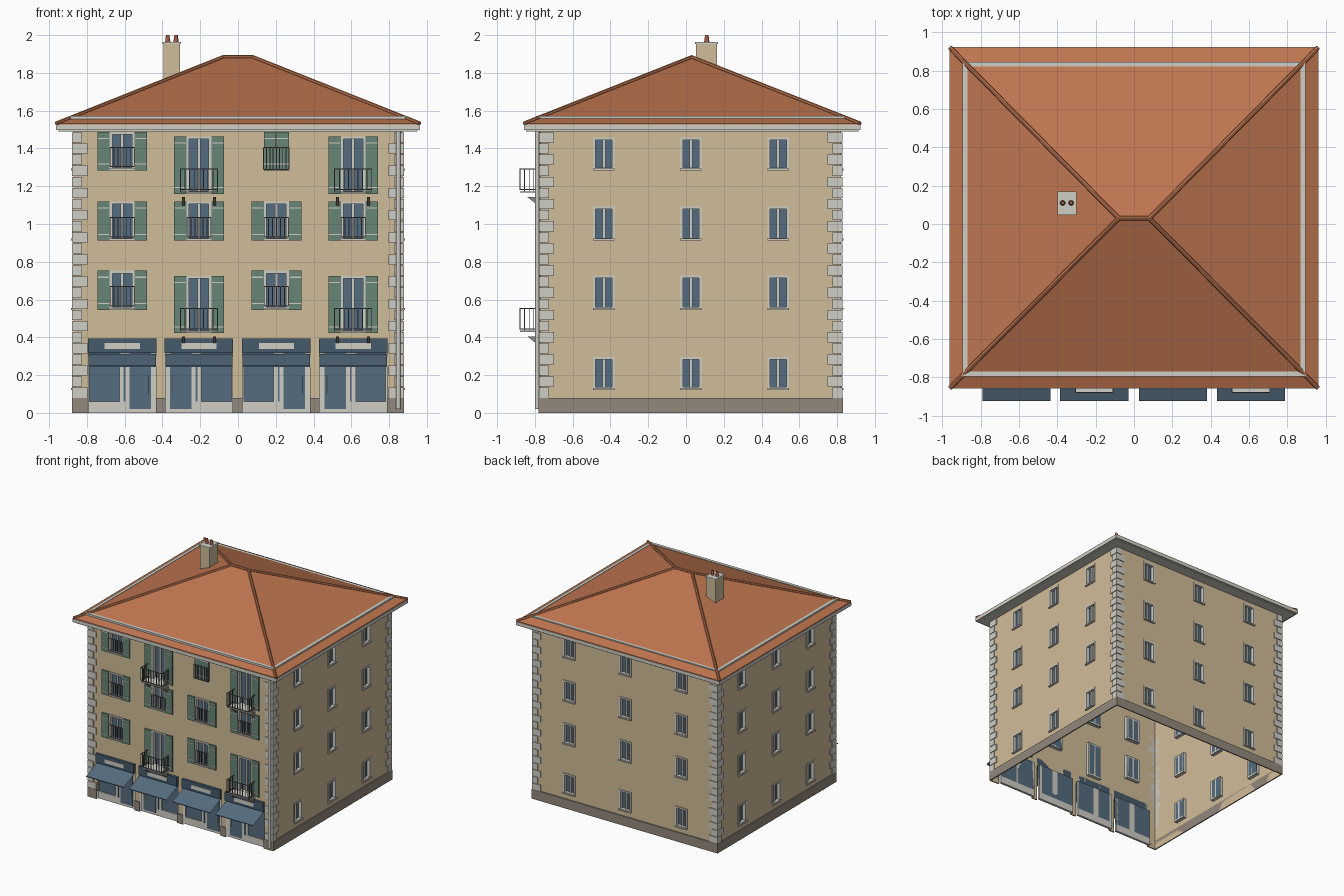
import bpy, bmesh, math
from mathutils import Vector

cube = bpy.data.objects.get("Cube")
if cube:
    bpy.data.objects.remove(cube, do_unlink=True)


def material(name, rgb):
    m = bpy.data.materials.new(name)
    m.use_nodes = True
    m.diffuse_color = (*rgb, 1)
    m.node_tree.nodes["Principled BSDF"].inputs["Base Color"].default_value = (*rgb, 1)
    return m


PLASTER = material("tan plaster", (0.64, 0.51, 0.32))
STONE = material("pale stone", (0.63, 0.62, 0.56))
PLINTH = material("grey plinth", (0.29, 0.25, 0.20))
TILE = material("terracotta tile", (0.52, 0.18, 0.08))
GLASS = material("slate blue", (0.09, 0.15, 0.21))
SIGN = material("dark blue", (0.06, 0.105, 0.15))
SHUTTER = material("sage green", (0.14, 0.235, 0.18))
METAL = material("grey iron", (0.16, 0.15, 0.15))
POT = material("red clay", (0.36, 0.10, 0.06))

# Building limits and wall frames: u runs along a wall, d is outward from it
WX, YF, YB, EAVE = 0.87, -0.77, 0.82, 1.49
SIDES = {"front": (-WX, WX), "back": (-WX, WX), "right": (YF, YB), "left": (YF, YB)}
PLACE = {"front": lambda u, d, z: (u, YF - d, z), "back": lambda u, d, z: (u, YB + d, z),
         "right": lambda u, d, z: (WX + d, u, z), "left": lambda u, d, z: (-WX - d, u, z)}
parts = {}
holes = {s: [] for s in SIDES}


def part(name, mat):
    return parts.setdefault(name, (bmesh.new(), mat))[0]


def box(name, mat, lo, hi):
    bm = part(name, mat)
    lo, hi = Vector(lo), Vector(hi)
    vs = bmesh.ops.create_cube(bm, size=1)["verts"]
    for v in vs:
        v.co = (lo + hi) / 2 + v.co * (hi - lo)


def plate(name, mat, side, u0, u1, z0, z1, d0, d1):
    a, b = PLACE[side](u0, d0, z0), PLACE[side](u1, d1, z1)
    box(name, mat, [min(p) for p in zip(a, b)], [max(p) for p in zip(a, b)])


def solid(name, mat, verts, faces):
    bm = part(name, mat)
    vs = [bm.verts.new(v) for v in verts]
    for f in faces:
        bm.faces.new([vs[i] for i in f])


def window(side, u, z0, z1, w, t=0.014):
    """Recessed pane pair with stone surround, mullion and sill."""
    h = w / 2
    holes[side].append((u - h, u + h, z0, z1))
    for a, b in ((u - h, u - h + t), (u + h - t, u + h)):
        plate("window_surrounds", STONE, side, a, b, z0, z1, -0.03, 0.006)
    for a, b in ((z0, z0 + t), (z1 - t, z1)):
        plate("window_surrounds", STONE, side, u - h, u + h, a, b, -0.03, 0.006)
    plate("window_sills", STONE, side, u - h, u + h, z0, z0 + 0.01, 0, 0.014)
    plate("window_mullions", STONE, side, u - 0.008, u + 0.008, z0, z1, -0.03, -0.012)
    plate("window_panes", GLASS, side, u - h, u + h, z0, z1, -0.03, -0.022)


def shutter(u0, u1, z0, z1):
    plate("shutters", SHUTTER, "front", u0, u1, z0, z1, 0.001, 0.012)
    for z in (z0 + 0.03, z1 - 0.038):
        plate("shutter_rails", STONE, "front", u0, u1, z, z + 0.006, 0.012, 0.015)


def railing(u, half, z0, z1, d, bars):
    """Row of upright bars between two rails, parallel to the front wall."""
    r = 0.0025
    for z in (z0, z1):
        plate("railings", METAL, "front", u - half, u + half, z - r, z + r, d - r, d + r)
    for i in range(bars):
        x = u - half + 2 * half * i / (bars - 1)
        plate("railings", METAL, "front", x - r, x + r, z0, z1, d - r, d + r)


def balcony(u, z):
    half, depth, top, r = 0.098, 0.108, z + 0.118, 0.0025
    plate("balcony_floors", STONE, "front", u - half, u + half, z - 0.006, z, 0, depth)
    railing(u, half, z + 0.01, top, depth, 9)
    for s in (-1, 1):
        x = u + s * half
        for h in (z + 0.01, top):
            plate("railings", METAL, "front", x - r, x + r, h - r, h + r, 0, depth)
        for i in range(4):
            d = 0.012 + i * depth / 4.5
            plate("railings", METAL, "front", x - r, x + r, z, top, d - r, d + r)
        # triangular bracket below the floor
        c, k = u + s * 0.082, z - 0.03
        tri = [(c + e, y, h) for e in (-0.008, 0.008)
               for y, h in ((YF, k), (YF - 0.07, k), (YF, k - 0.055))]
        solid("balcony_brackets", PLINTH, tri,
              [(0, 1, 2), (3, 5, 4), (0, 3, 4, 1), (1, 4, 5, 2), (2, 5, 3, 0)])


# Front windows, shutters and balconies
COLS = (-0.613, -0.207, 0.203, 0.61)
W, LEAF = 0.132, 0.066
for row, base in enumerate((0.546, 0.912, 1.284)):
    for i, u in enumerate(COLS):
        tall = i % 2 == 1 and row != 1
        z0 = base - 0.124 if tall else base
        z1 = z0 + 0.303 if tall else min(base + 0.207, EAVE - 0.003)
        if row == 2 and i == 2:
            shutter(u - LEAF, u - 0.001, z0, z1)
            shutter(u + 0.001, u + LEAF, z0, z1)
            railing(u, 0.068, z0 + 0.004, z0 + 0.12, 0.02, 9)
            continue
        window("front", u, z0, z1, W)
        shutter(u - 2 * LEAF, u - LEAF, z0, z1)
        shutter(u + LEAF, u + 2 * LEAF, z0, z1)
        if tall:
            balcony(u, z0 + 0.013)
        else:
            railing(u, 0.064, z0 + 0.02, z0 + 0.122, 0.012, 7)

# Windows on the other three walls
for side, cols in (("right", (-0.435, 0.026, 0.488)), ("left", (-0.435, 0.026, 0.488)),
                   ("back", (-0.53, 0, 0.53))):
    for u in cols:
        for z0, z1 in ((0.122, 0.297), (0.546, 0.727), (0.912, 1.093), (1.284, 1.459)):
            window(side, u, z0, z1, 0.114)

# Shops: recessed front, sign board and awning
H = 0.178
for i, u in enumerate(COLS):
    m = 1 if i % 2 == 0 else -1

    def shop(name, mat, a, b, z0, z1, d0, d1):
        plate(name, mat, "front", u + m * a, u + m * b, z0, z1, d0, d1)
    holes["front"].append((u - H, u + H, 0, 0.318))
    shop("shop_fronts", STONE, -H, H, 0, 0.06, -0.03, -0.01)
    shop("shop_fronts", STONE, -0.015, 0.038, 0.06, 0.318, -0.03, -0.01)
    shop("shop_fronts", STONE, 0.152, H, 0.06, 0.318, -0.03, -0.01)
    shop("shop_fronts", STONE, -H, -H + 0.006, 0.06, 0.318, -0.03, -0.01)
    shop("shop_windows", GLASS, -H, H, 0.06, 0.318, -0.03, -0.02)
    shop("shop_doors", GLASS, 0.038, 0.152, 0.02, 0.318, -0.02, -0.006)
    shop("shop_door_handles", STONE, 0.136, 0.141, 0.1, 0.2, -0.006, 0.002)
    shop("shop_door_posts", GLASS, 0.008, 0.018, 0.06, 0.3, -0.01, -0.004)
    shop("shop_signs", SIGN, -0.181, 0.181, 0.318, 0.393, 0, 0.022)
    shop("sign_panels", STONE, -0.093, 0.093, 0.337, 0.37, 0.022, 0.025)
    solid("awnings", GLASS, [(u + x, y, z) for y, z in ((YF, 0.313), (-0.922, 0.25), (-0.922, 0.244))
                             for x in (-H, H)], [(0, 2, 3, 1), (2, 4, 5, 3)])

# Walls as open shells with window and shop openings
for side, (a, b) in SIDES.items():
    us = sorted({a, b, *(h for o in holes[side] for h in o[:2])})
    zs = sorted({0, 1.53, *(h for o in holes[side] for h in o[2:])})
    for u0, u1 in zip(us, us[1:]):
        for z0, z1 in zip(zs, zs[1:]):
            cu, cz = (u0 + u1) / 2, (z0 + z1) / 2
            if not any(o[0] < cu < o[1] and o[2] < cz < o[3] for o in holes[side]):
                quad = [PLACE[side](*c) for c in ((u0, 0, z0), (u1, 0, z0), (u1, 0, z1), (u0, 0, z1))]
                flip = side in ("back", "left")
                solid("walls", PLASTER, quad[::-1] if flip else quad, [(0, 1, 2, 3)])

# Plinth, interrupted by the shops
edges = [-WX - 0.008] + [u + s * H for u in COLS for s in (-1, 1)] + [WX + 0.008]
for a, b in zip(edges[::2], edges[1::2]):
    plate("plinth", PLINTH, "front", a, b, 0, 0.08, 0, 0.01)
for side in ("back", "left", "right"):
    a, b = SIDES[side]
    plate("plinth", PLINTH, side, a - 0.008, b + 0.008, 0, 0.08, 0, 0.01)

# Alternating corner stones
ROWS = 24
step = (EAVE - 0.08) / ROWS
for r in range(ROWS):
    z0 = 0.08 + r * step
    for side, (a, b) in SIDES.items():
        long = (r % 2 == 0) == (side in ("front", "back"))
        n = 0.072 if long else 0.045
        for u0, u1 in ((a - 0.008, a + n), (b - n, b + 0.008)):
            plate("corner_stones", STONE, side, u0, u1, z0, z0 + step - 0.005, 0, 0.008)


def ring(name, mat, x, y0, y1, w, z0, z1):
    """Rectangular frame of width w around the building."""
    for s in (-1, 1):
        box(name, mat, (min(s * x, s * (x - w)), y0, z0), (max(s * x, s * (x - w)), y1, z1))
    box(name, mat, (-x, y0, z0), (x, y0 + w, z1))
    box(name, mat, (-x, y1 - w, z0), (x, y1, z1))


# Eaves and cornice
RX, RF, RB, RY, TOP = 0.96, -0.855, 0.92, 0.03, 1.882
ring("eaves", STONE, 0.95, RF + 0.008, RB - 0.008, 0.09, EAVE, 1.522)
ring("gutter", STONE, 0.963, RF - 0.003, RB + 0.003, 0.016, 1.497, 1.526)
ring("cornice", STONE, 0.895, -0.795, 0.845, 0.026, EAVE, 1.571)

# Hipped roof
corners = [(-RX, RF), (RX, RF), (RX, RB), (-RX, RB)]
ridge = [(-0.08, RY, TOP), (0.08, RY, TOP)]
solid("roof", TILE, [(x, y, 1.522) for x, y in corners] + [(x, y, 1.532) for x, y in corners] + ridge,
      [(0, 1, 5, 4), (1, 2, 6, 5), (2, 3, 7, 6), (3, 0, 4, 7),
       (4, 5, 9, 8), (5, 6, 9), (6, 7, 8, 9), (7, 4, 8)])


def rod(name, mat, a, b, r0, r1, n=8):
    bm = part(name, mat)
    a, b = Vector(a), Vector(b)
    vs = bmesh.ops.create_cone(bm, cap_ends=True, segments=n, radius1=r0, radius2=r1,
                               depth=(b - a).length)["verts"]
    q = (b - a).to_track_quat("Z", "Y")
    for v in vs:
        v.co = q @ v.co + (a + b) / 2


for x, y in corners:
    rod("ridge_caps", TILE, (x, y, 1.532), ridge[x > 0], 0.012, 0.012)
rod("ridge_caps", TILE, *ridge, 0.012, 0.012)

# Chimney and its pots
box("chimney", PLASTER, (-0.394, 0.052, 1.6), (-0.306, 0.165, 1.953))
box("chimney_cap", STONE, (-0.4, 0.047, 1.953), (-0.301, 0.17, 1.963))
for x in (-0.372, -0.328):
    rod("chimney_pots", POT, (x, 0.11, 1.963), (x, 0.11, 2.0), 0.014, 0.009, 12)

# Downpipe at the front corner
rod("downpipe", STONE, (0.848, YF - 0.018, 0.02), (0.848, YF - 0.018, EAVE), 0.012, 0.012, 12)

for name, (bm, mat) in parts.items():
    mesh = bpy.data.meshes.new(name)
    if name == "walls":
        bmesh.ops.remove_doubles(bm, verts=bm.verts, dist=0.0001)
    bm.to_mesh(mesh)
    bm.free()
    mesh.materials.append(mat)
    ob = bpy.data.objects.new(name, mesh)
    bpy.context.collection.objects.link(ob)
